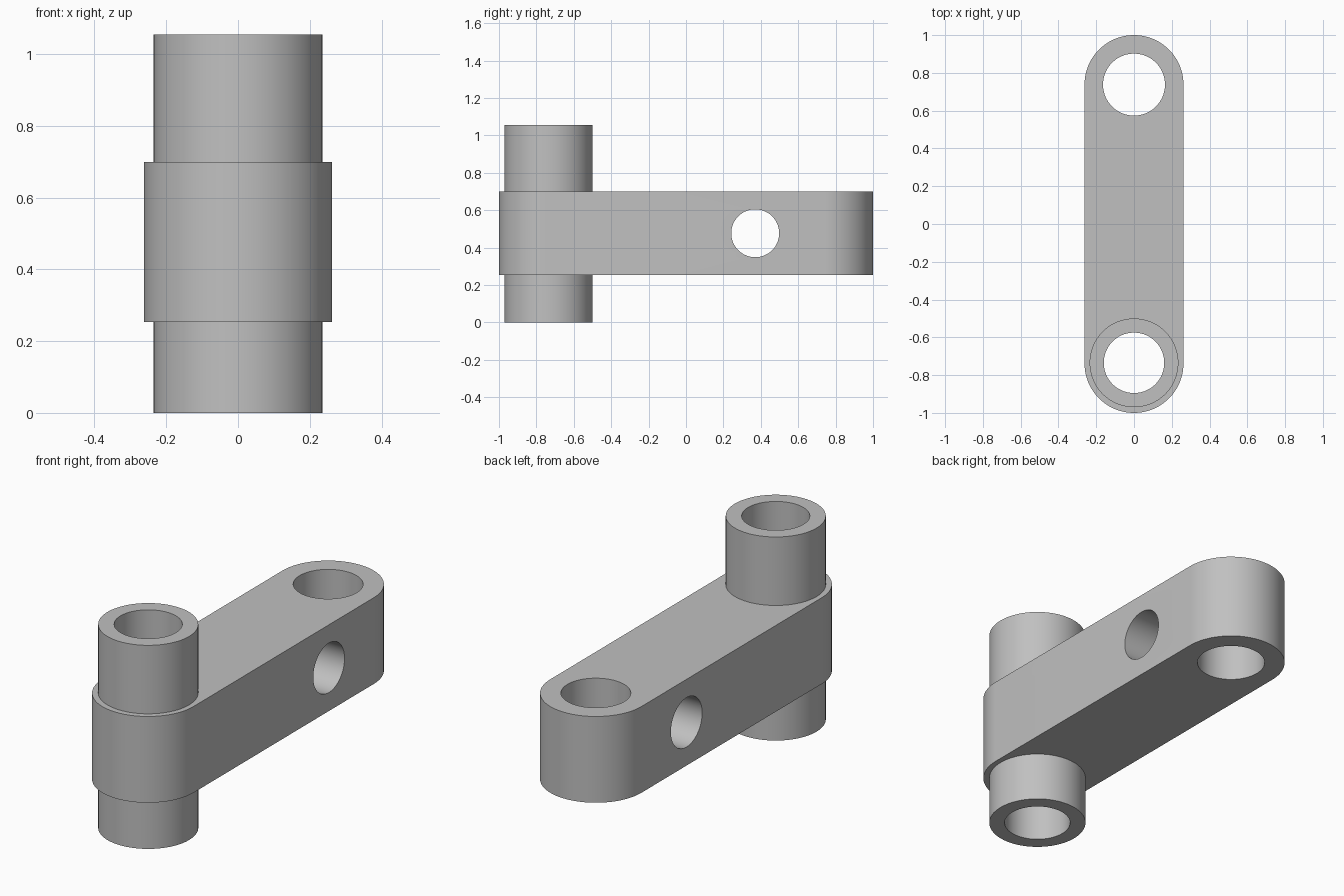
import bpy
import math

cube = bpy.data.objects.get("Cube")
if cube:
    bpy.data.objects.remove(cube, do_unlink=True)

END_Y = 0.738            # distance of both pivots from the centre
ARM_R = 0.262
ARM_LOW, ARM_HIGH = 0.253, 0.70
POST_TOP = 1.055
SIDES = 96

grey = bpy.data.materials.new("plain grey")
grey.use_nodes = True
colour = (0.53, 0.53, 0.53, 1)
grey.diffuse_color = colour
grey.node_tree.nodes["Principled BSDF"].inputs["Base Color"].default_value = colour


def cylinder(name, radius, y, low, high):
    bpy.ops.mesh.primitive_cylinder_add(
        vertices=SIDES, radius=radius, depth=high - low,
        location=(0, y, (low + high) / 2))
    obj = bpy.context.object
    obj.name = name
    return obj


def combine(target, tool, operation):
    mod = target.modifiers.new(operation.lower(), 'BOOLEAN')
    mod.operation = operation
    mod.solver = 'EXACT'
    mod.object = tool
    bpy.ops.object.select_all(action='DESELECT')
    bpy.context.view_layer.objects.active = target
    target.select_set(True)
    bpy.ops.object.modifier_apply(modifier=mod.name)
    bpy.data.objects.remove(tool, do_unlink=True)


# Arm: rounded bar outline, extruded upwards
outline = []
for i in range(SIDES + 2):
    half = i // (SIDES // 2 + 1)
    a = math.pi * (i - half) / (SIDES // 2)
    outline.append((ARM_R * math.cos(a), ARM_R * math.sin(a) + END_Y * (1 - 2 * half)))
n = len(outline)
verts = [(x, y, z) for z in (ARM_LOW, ARM_HIGH) for x, y in outline]
faces = [tuple(reversed(range(n))), tuple(range(n, 2 * n))]
faces += [(i, (i + 1) % n, (i + 1) % n + n, i + n) for i in range(n)]
mesh = bpy.data.meshes.new("link_arm")
mesh.from_pydata(verts, [], faces)
arm = bpy.data.objects.new("link_arm", mesh)
bpy.context.collection.objects.link(arm)

# Hollow post through the front end
combine(arm, cylinder("post", 0.235, -END_Y + 0.003, 0, POST_TOP), 'UNION')

# Vertical bores at both ends
combine(arm, cylinder("post_bore", 0.16, -END_Y + 0.003, -0.1, POST_TOP + 0.1), 'DIFFERENCE')
combine(arm, cylinder("end_bore", 0.164, END_Y, 0, 1), 'DIFFERENCE')

# Cross hole from side to side
cross = cylinder("cross_hole", 0.128, 0.37, -0.5, 0.5)
cross.location.z = 0.477
cross.rotation_euler.y = math.pi / 2
combine(arm, cross, 'DIFFERENCE')

# Finish
arm.data.materials.clear()
arm.data.materials.append(grey)
for p in arm.data.polygons:
    p.material_index = 0
bpy.ops.object.select_all(action='DESELECT')
bpy.context.view_layer.objects.active = arm
arm.select_set(True)
bpy.ops.object.shade_smooth_by_angle(angle=math.radians(30))
